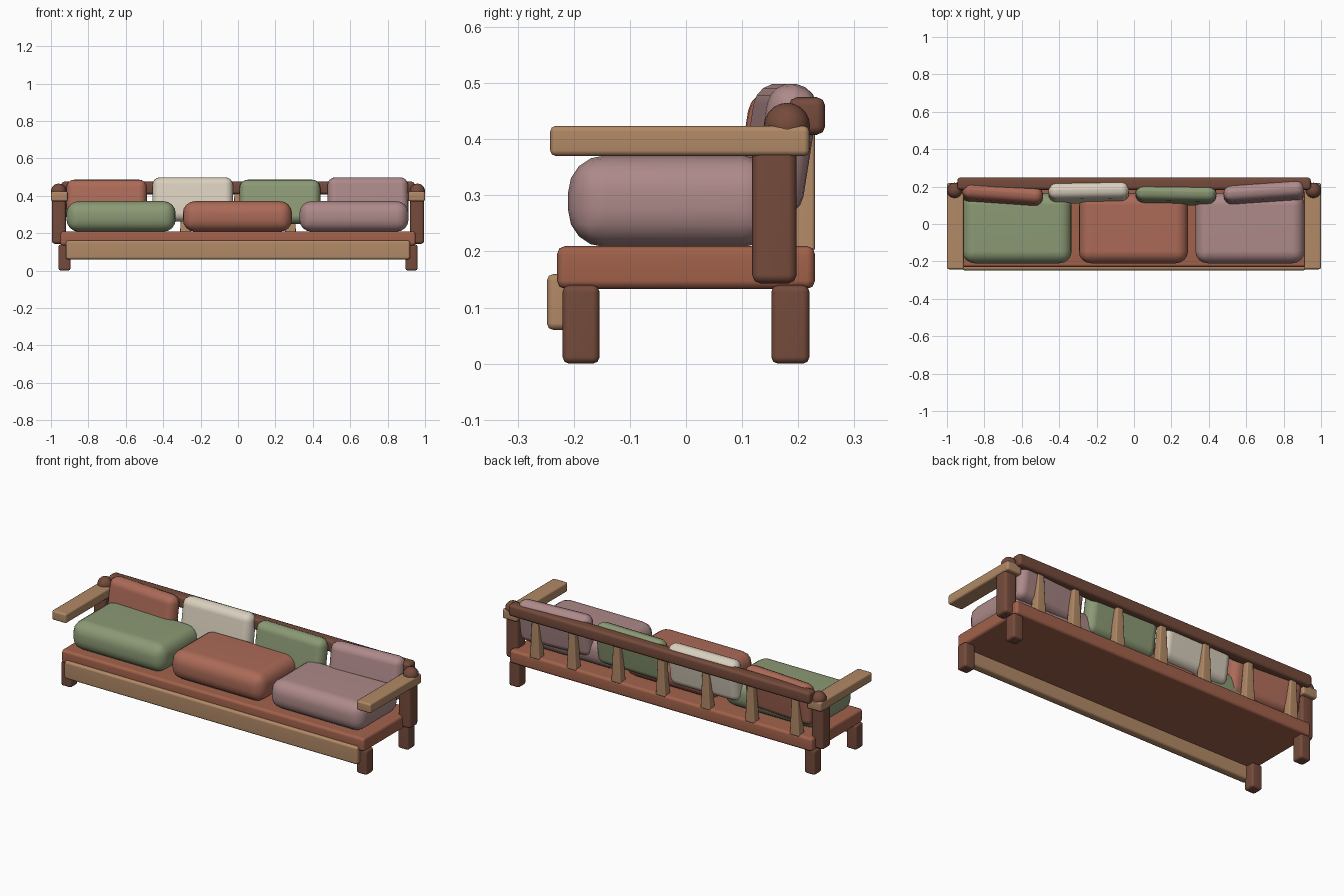
import bpy, bmesh, math
from mathutils import Matrix

if "Cube" in bpy.data.objects:
    bpy.data.objects.remove(bpy.data.objects["Cube"])


def mat(name, r, g, b):
    m = bpy.data.materials.new(name)
    m.diffuse_color = [(c / 255) ** 2.2 for c in (r, g, b)] + [1]
    m.use_nodes = True
    m.node_tree.nodes["Principled BSDF"].inputs["Base Color"].default_value = m.diffuse_color
    return m


DARK = mat("dark_wood", 116, 76, 62)
TAN = mat("light_wood", 176, 136, 102)
RED_WOOD = mat("red_wood", 160, 98, 76)
GREEN = mat("green_fabric", 138, 152, 116)
RUST = mat("rust_fabric", 170, 106, 88)
CREAM = mat("cream_fabric", 216, 206, 188)
MAUVE = mat("mauve_fabric", 172, 136, 136)


def finish(name, bm, material):
    me = bpy.data.meshes.new(name)
    bm.to_mesh(me)
    bm.free()
    ob = bpy.data.objects.new(name, me)
    bpy.context.collection.objects.link(ob)
    me.materials.append(material)
    for p in me.polygons:
        p.use_smooth = True
    return ob


def box(name, x, y, z, material, bevel=0.012, seg=2, top=None):
    """Rounded box from (min, max) ranges; top = (x scale, y scale) tapers it."""
    bm = bmesh.new()
    bmesh.ops.create_cube(bm, size=1)
    size = [b - a for a, b in (x, y, z)]
    mid = [(a + b) / 2 for a, b in (x, y, z)]
    for v in bm.verts:
        v.co = [c * s for c, s in zip(v.co, size)]
        if top and v.co.z > 0:
            v.co.x *= top[0]
            # keep the back face upright
            v.co.y = size[1] / 2 - (size[1] / 2 - v.co.y) * top[1]
    bmesh.ops.bevel(bm, geom=bm.edges[:], offset=bevel, segments=seg,
                    profile=0.5, affect='EDGES')
    ob = finish(name, bm, material)
    ob.location = mid
    w = ob.modifiers.new("normals", 'WEIGHTED_NORMAL')
    w.keep_sharp = True
    return ob


# seat deck, front apron and back rail
box("seat_deck", (-0.95, 0.95), (-0.23, 0.23), (0.133, 0.21), RED_WOOD, 0.015)
box("front_apron", (-0.92, 0.92), (-0.248, -0.2), (0.06, 0.16), TAN)
box("back_rail", (-0.945, 0.945), (0.183, 0.248), (0.408, 0.475), DARK, 0.015)

# legs, back posts with ball caps, arms
for s, side in ((-1, "left"), (1, "right")):
    def span(a, b):
        return tuple(sorted((s * a, s * b)))
    box(f"{side}_front_leg", span(0.895, 0.96), (-0.22, -0.154), (0, 0.14), DARK)
    box(f"{side}_back_leg", span(0.895, 0.96), (0.152, 0.22), (0, 0.14), DARK)
    box(f"{side}_back_post", span(0.92, 0.995), (0.118, 0.197), (0.143, 0.42), DARK, 0.015)
    box(f"{side}_arm", span(0.91, 1.0), (-0.242, 0.22), (0.37, 0.424), TAN, 0.01)
    bm = bmesh.new()
    bmesh.ops.create_uvsphere(bm, u_segments=16, v_segments=10, radius=0.041)
    cap = finish(f"{side}_post_cap", bm, DARK)
    cap.location = (s * 0.959, 0.18, 0.424)

# tapered back spindles
for i, x in enumerate((-0.84, -0.56, -0.28, 0, 0.28, 0.56, 0.79)):
    box(f"back_spindle_{i + 1}", (x - 0.03, x + 0.03), (0.18, 0.23),
        (0.2, 0.43), TAN, 0.006, 2, (0.6, 0.7))

# seat cushions
for i, (x, m) in enumerate(((-0.625, GREEN), (-0.003, RUST), (0.62, MAUVE))):
    box(f"seat_cushion_{i + 1}", (x - 0.292, x + 0.292), (-0.21, 0.165),
        (0.208, 0.371), m, 0.065, 4)

# back cushions, leaning on the spindles: x, y, top z, turn, colour
for i, (x, y, top, turn, m) in enumerate((
        (-0.703, 0.155, 0.487, -4, RUST), (-0.242, 0.168, 0.5, 1, CREAM),
        (0.224, 0.156, 0.487, -1, GREEN), (0.695, 0.165, 0.5, 4, MAUVE))):
    c = box(f"back_cushion_{i + 1}", (x - 0.216, x + 0.216), (y - 0.045, y + 0.045),
            (top - 0.238, top), m, 0.043, 4)
    c.rotation_euler = (math.radians(-9), 0, math.radians(turn))
